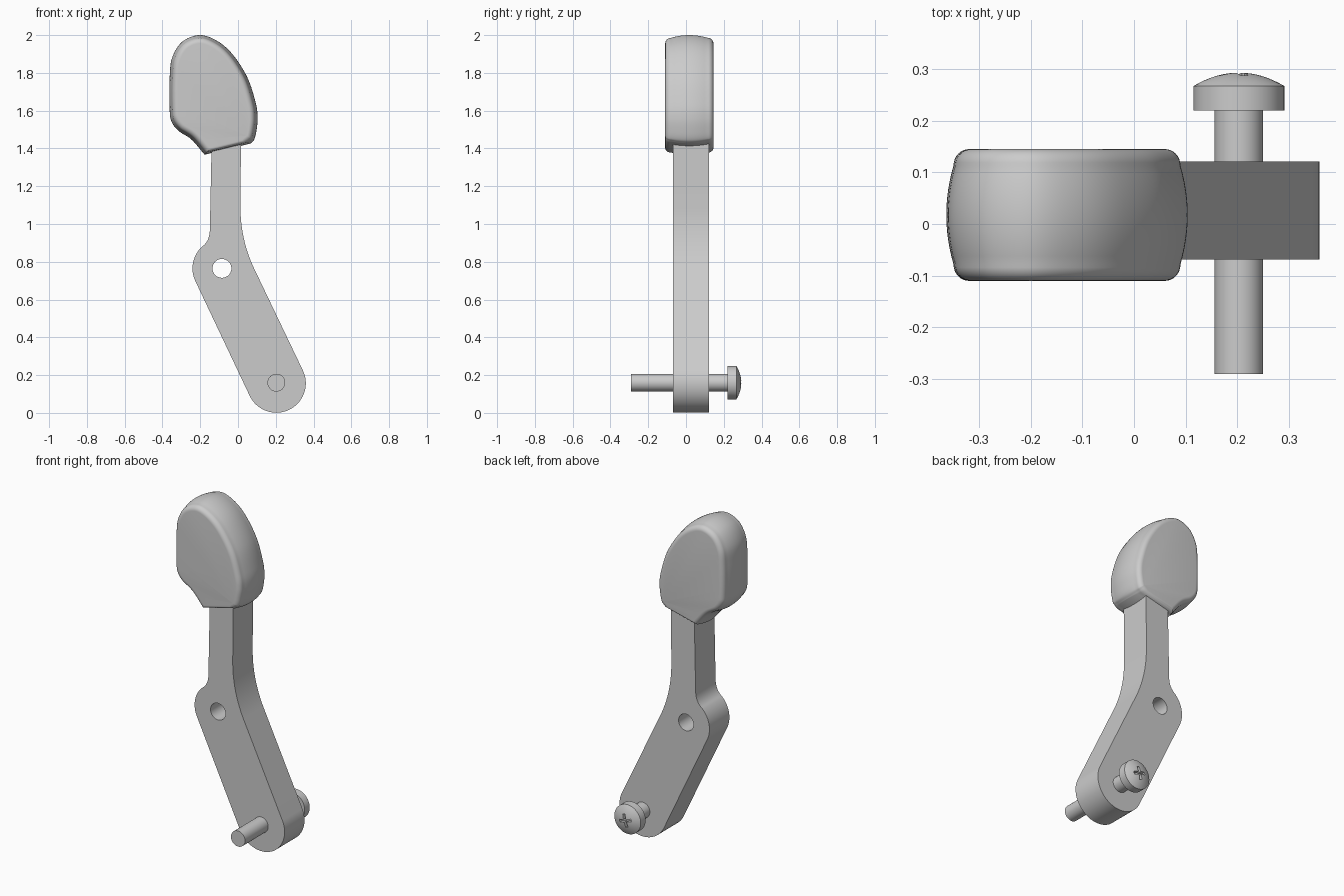
import bpy, bmesh
from math import sin, cos, pi, radians
from mathutils import Vector as V, Matrix

if "Cube" in bpy.data.objects:
    bpy.data.objects.remove(bpy.data.objects["Cube"])


def arc(cx, cz, r, a, b, n=32):
    return [(cx + r * cos(radians(a + (b - a) * i / n)),
             cz + r * sin(radians(a + (b - a) * i / n))) for i in range(n + 1)]


def bend(p, c, q, n=14):
    p, c, q = V(p), V(c), V(q)
    return [tuple(p * (1 - t) ** 2 + c * 2 * t * (1 - t) + q * t * t)
            for t in [i / n for i in range(n + 1)]]


def smooth_path(pts, n=8):
    """Catmull-Rom curve through the points."""
    p = [V(a) for a in pts]
    p = [2 * p[0] - p[1]] + p + [2 * p[-1] - p[-2]]
    out = []
    for i in range(1, len(p) - 2):
        a, b, c, d = p[i - 1:i + 3]
        for k in range(n):
            t = k / n
            out.append(0.5 * (2 * b + (c - a) * t + (2 * a - 5 * b + 4 * c - d) * t * t
                              + (3 * b - a - 3 * c + d) * t ** 3))
    return out + [p[-2]]


def shade(ob, angle=35):
    bpy.ops.object.select_all(action='DESELECT')
    ob.select_set(True)
    bpy.context.view_layer.objects.active = ob
    bpy.ops.object.shade_smooth_by_angle(angle=radians(angle))


def finish(bm, name):
    bmesh.ops.recalc_face_normals(bm, faces=bm.faces)
    me = bpy.data.meshes.new(name)
    bm.to_mesh(me)
    bm.free()
    ob = bpy.data.objects.new(name, me)
    bpy.context.collection.objects.link(ob)
    return ob


# lever arm: flat profile with a pivot hole, extruded in y
low, high, R = (0.203, 0.157), (-0.085, 0.765), 0.156
outline = arc(*low, R, 205.2, 385.2, 48)
outline += bend((0.085, 0.765), (0.013, 0.918), (0.013, 1.09))
outline += [(0.016, 1.5), (-0.138, 1.5)]
outline += bend((-0.149, 0.97), (-0.15, 0.913), (-0.185, 0.884))
outline += arc(*high, R, 130, 205.2, 24)[1:]
hole = arc(*high, 0.05, 0, 360)[:-1]
cu = bpy.data.curves.new("lever_arm", 'CURVE')
cu.dimensions, cu.fill_mode, cu.extrude = '2D', 'BOTH', 0.095
for loop in (outline, hole):
    s = cu.splines.new('POLY')
    s.points.add(len(loop) - 1)
    for pt, (x, z) in zip(s.points, loop):
        pt.co = (x, z, 0, 1)
    s.use_cyclic_u = True
arm = bpy.data.objects.new("lever_arm", cu)
bpy.context.collection.objects.link(arm)
arm.rotation_euler.x = pi / 2
arm.location.y = 0.026
arm.select_set(True)
bpy.context.view_layer.objects.active = arm
bpy.ops.object.convert(target='MESH')
shade(bpy.context.object)

# knob: rounded outline with a flat bottom, bulging and filleted across y
side = smooth_path([(-0.177, 1.367), (-0.246, 1.447), (-0.315, 1.493), (-0.353, 1.545),
                    (-0.362, 1.61), (-0.362, 1.77), (-0.349, 1.88), (-0.295, 1.965),
                    (-0.205, 2.0), (-0.115, 1.972), (-0.03, 1.9), (0.05, 1.775),
                    (0.094, 1.64), (0.104, 1.56), (0.097, 1.49), (0.085, 1.446),
                    (0.066, 1.426)])
N = len(side)


def inset(d):
    """Offset the outline inward, less along the flat bottom edge."""
    res = []
    for i, p in enumerate(side):
        e1 = (p - side[i - 1]).normalized()
        e2 = (side[(i + 1) % N] - p).normalized()
        n1, n2 = V((e1.y, -e1.x)), V((e2.y, -e2.x))
        d1 = d * (0.6 if i == 0 else 1)
        d2 = d * (0.6 if i == N - 1 else 1)
        det = n1.x * n2.y - n1.y * n2.x
        if abs(det) < 0.3:
            res.append(p + (n1 + n2).normalized() * d)
        else:
            res.append(p + V((d1 * n2.y - d2 * n1.y, n1.x * d2 - n2.x * d1)) / det)
    return res


H, F = 0.1275, 0.032
half = [(y, 0.014 * (y / (H - F)) ** 2) for y in [(H - F) * k / 6 for k in range(7)]]
half += [(H - F + F * sin(a), 0.014 + 0.03 * (1 - cos(a)))
         for a in [pi / 2 * k / 8 for k in range(1, 9)]]
section = [(-y, d) for y, d in reversed(half[1:])] + half
bm = bmesh.new()
rings = [[bm.verts.new((p.x, 0.0175 + y, p.y)) for p in inset(d)] for y, d in section]
for a, b in zip(rings, rings[1:]):
    for i in range(N):
        j = (i + 1) % N
        bm.faces.new((a[i], a[j], b[j], b[i]))
bm.faces.new(rings[0])
bm.faces.new(rings[-1])
shade(finish(bm, "knob"))

# screw: lathed shaft and domed head along y
prof = [(0, -0.29), (0.047, -0.29), (0.047, 0.22), (0.088, 0.22), (0.088, 0.267)]
prof += [(0.088 * (1 - k / 8), 0.293 - 0.026 * (1 - k / 8) ** 2) for k in range(1, 9)]
bm = bmesh.new()
vs = [bm.verts.new((low[0] + r, y, low[1] + 0.003)) for r, y in prof]
es = [bm.edges.new(e) for e in zip(vs, vs[1:])]
bmesh.ops.spin(bm, geom=vs + es, cent=(low[0], 0, low[1] + 0.003), axis=(0, 1, 0),
               angle=2 * pi, steps=48)
bmesh.ops.remove_doubles(bm, verts=bm.verts, dist=1e-5)
screw = finish(bm, "screw")

# cross slot cut into the screw head
for k in range(2):
    bm = bmesh.new()
    bmesh.ops.create_cube(bm, size=1, matrix=Matrix.Translation((low[0], 0.29, low[1] + 0.003))
                          @ Matrix.Rotation(radians(15 + 90 * k), 4, 'Y')
                          @ Matrix.Diagonal((0.078, 0.05, 0.016, 1)))
    cutter = finish(bm, "slot_cutter")
    cutter.hide_render = True
    mod = screw.modifiers.new("slot", 'BOOLEAN')
    mod.operation, mod.solver, mod.object = 'DIFFERENCE', 'EXACT', cutter
    bpy.context.view_layer.objects.active = screw
    bpy.ops.object.modifier_apply(modifier="slot")
    bpy.data.objects.remove(cutter)
shade(screw, 25)
